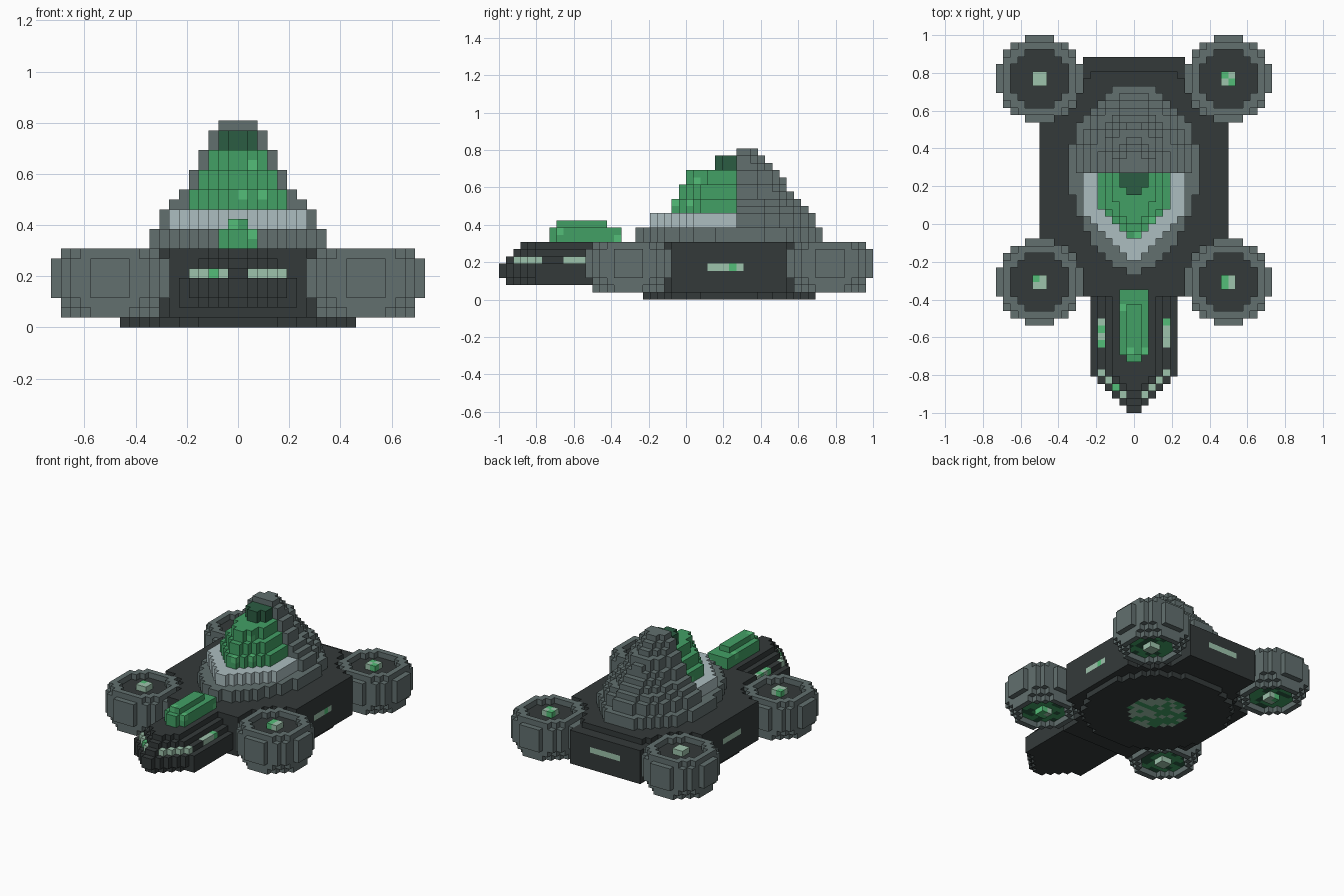
import bpy, bmesh, random
from mathutils import Vector

cube = bpy.data.objects.get("Cube")
if cube:
    bpy.data.objects.remove(cube)

random.seed(4)
U = 1 / 26  # edge of one block


def material(name, rgb):
    lin = [((c / 255 + 0.055) / 1.055) ** 2.4 for c in rgb] + [1]
    m = bpy.data.materials.new(name)
    m.use_nodes = True
    m.diffuse_color = lin
    bsdf = next(n for n in m.node_tree.nodes if n.type == 'BSDF_PRINCIPLED')
    bsdf.inputs["Base Color"].default_value = lin
    return m


DARK, GRAY, PALE, GREEN, BRIGHT, DEEP, MINT = range(7)
MATS = [material("charcoal", (52, 58, 58)), material("slate gray", (98, 112, 111)),
        material("pale gray", (172, 190, 192)), material("green", (66, 160, 101)),
        material("bright green", (84, 190, 120)), material("deep green", (43, 92, 66)),
        material("mint", (158, 195, 172))]


def mix(main, accent, share):
    return accent if random.random() < share else main


# The six block sides, each as a normal and its two in-plane axes
SIDES = []
for axis in range(3):
    for s in (1, -1):
        n, a, b = Vector(), Vector(), Vector()
        n[axis] = s
        a[(axis + 1) % 3] = 1
        b[(axis + 2) % 3] = s
        SIDES.append((n, a, b))


def block_part(name, size, rule):
    """Fill a range of cells; rule(x, y, z) at a cell centre gives a colour or None."""
    (x0, x1), (y0, y1), (z0, z1) = size
    cells = {}
    for z in range(z0, z1):
        for y in range(y0, y1):
            for x in range(x0, x1):
                c = rule(x + .5, y + .5, z + .5)
                if c is not None:
                    cells[x, y, z] = c
    bm = bmesh.new()
    verts = {}

    def vert(p):
        key = tuple(round(v) for v in p)
        if key not in verts:
            verts[key] = bm.verts.new(Vector(key) * U)
        return verts[key]

    for cell, colour in cells.items():
        mid = Vector(cell) + Vector((.5, .5, .5))
        for n, a, b in SIDES:
            if tuple(round(v) for v in Vector(cell) + n) in cells:
                continue
            o = mid + n / 2
            quad = [vert(o + (a * p + b * q) / 2) for p, q in ((-1, -1), (1, -1), (1, 1), (-1, 1))]
            bm.faces.new(quad).material_index = colour
    mesh = bpy.data.meshes.new(name)
    bm.to_mesh(mesh)
    bm.free()
    for m in MATS:
        mesh.materials.append(m)
    obj = bpy.data.objects.new(name, mesh)
    bpy.context.collection.objects.link(obj)
    return obj


# Four round pods: cut spheres with recessed ends and a glowing core
def pod(x, y, z):
    r2 = x * x + y * y
    if r2 + (z - 5) ** 2 > 36:
        return None
    if abs(x) < 1 and abs(y) < 1:
        return mix(MINT, BRIGHT, .35)
    if r2 < 16:
        if z < 2 or z > 7:
            return None
        return mix(GREEN, DEEP, .3) if z < 3 else DARK
    return GRAY


PODS = {"front_left": (13, -8), "front_right": (-13, -8), "back_left": (13, 20), "back_right": (-13, 20)}
for place, (px, py) in PODS.items():
    obj = block_part(place + "_pod", ((-6, 6), (-6, 6), (1, 8)), pod)
    obj.location = (px * U, py * U, 0)


# Hull: chamfered slab, notched for the pods, with front and back extensions
def hull(x, y, z):
    ax = abs(x)
    if any((x - px) ** 2 + (y - py) ** 2 < 36 for px, py in PODS.values()):
        return None
    main = ax < 13 and -8 < y < 20 and ax + abs(y - 6) < 22
    front = ax < 7 and -10 < y < 0
    back = ax < 7 and 10 < y < 23 if z < 7 else ax < 6 and 10 < y < 21
    if not (main or front or back):
        return None
    if 4 < z < 5 and ((ax > 12 and 3 < y < 8) or (y > 22 and ax < 3)):
        return mix(MINT, BRIGHT, .25)
    return DARK


block_part("hull", ((-13, 13), (-10, 23), (1, 8)), hull)


# Belly plate with a round mottled light
def belly(x, y, z):
    r2 = x * x + (y - 6) ** 2
    if r2 > 150:
        return None
    return mix(GREEN, MINT, .5) if r2 < 23 else DARK


block_part("belly_plate", ((-12, 12), (-6, 18), (0, 1)), belly)


# Prow: pointed, narrowing in steps, with lights along one ledge
INSET = {2: 1, 3: 0, 4: 0, 5: 1, 6: 2, 7: 3}


def prow(x, y, z):
    inset = INSET[int(z)]
    if z < 3 and y > -21:
        inset = 0
    half = min(6, y + 26.5) - inset
    if abs(x) > half:
        return None
    if 5 < z < 6 and abs(x) > half - 1 and (-17 < y < -13 or -24 < y < -20):
        return mix(MINT, BRIGHT, .4)
    return DARK


block_part("prow", ((-6, 6), (-26, -10), (2, 8)), prow)


# Long canopy on the prow
def prow_canopy(x, y, z):
    ax = abs(x)
    if z > 10:
        ok = ax < 1 and -18 < y < -11
    else:
        ok = ax < (1 if y < -18 else 2)
    return mix(GREEN, BRIGHT, .07) if ok else None


block_part("prow_canopy", ((-2, 2), (-19, -9), (8, 11)), prow_canopy)


# Dome: footing, half shell behind, pale collar and stepped canopy in front
def footing(x, y, z):
    d = y - 7
    if d > 0:
        return GRAY if (x / 9) ** 2 + (d / 12) ** 2 <= 1 else None
    return GRAY if (abs(x) / 9) ** 1.6 + (-d / 14) ** 1.6 <= 1 else None


block_part("dome_footing", ((-9, 9), (-7, 19), (8, 10)), footing)

# Half width and depth of the shell for each layer
SHELL = {10: (8, 11), 11: (8, 11), 12: (7, 10), 13: (6, 9), 14: (5, 8), 15: (5, 7),
         16: (4, 7), 17: (4, 6), 18: (3, 5), 19: (3, 4), 20: (2, 3)}


def shell(x, y, z):
    a, b = SHELL[int(z)]
    return GRAY if (x / a) ** 2 + ((y - 7) / b) ** 2 <= 1 else None


block_part("dome_shell", ((-8, 8), (7, 18), (10, 21)), shell)


def pointed(x, y, a, b):
    return abs(x) < min(a, (b - (7 - y) + .5) * a / (.55 * b))


block_part("dome_collar", ((-7, 7), (-5, 7), (10, 12)),
           lambda x, y, z: PALE if pointed(x, y, 7, 12) else None)

CANOPY = [(5, 9), (4, 8), (3, 7), (2, 3)]


def dome_canopy(x, y, z):
    tier = int(z - 12) // 2
    a, b = CANOPY[tier]
    if y < 7 - b or not pointed(x, y, a, b):
        return None
    return mix(DEEP, GREEN, .15) if tier == 3 else mix(GREEN, BRIGHT, .06)


block_part("dome_canopy", ((-5, 5), (-2, 7), (12, 20)), dome_canopy)
